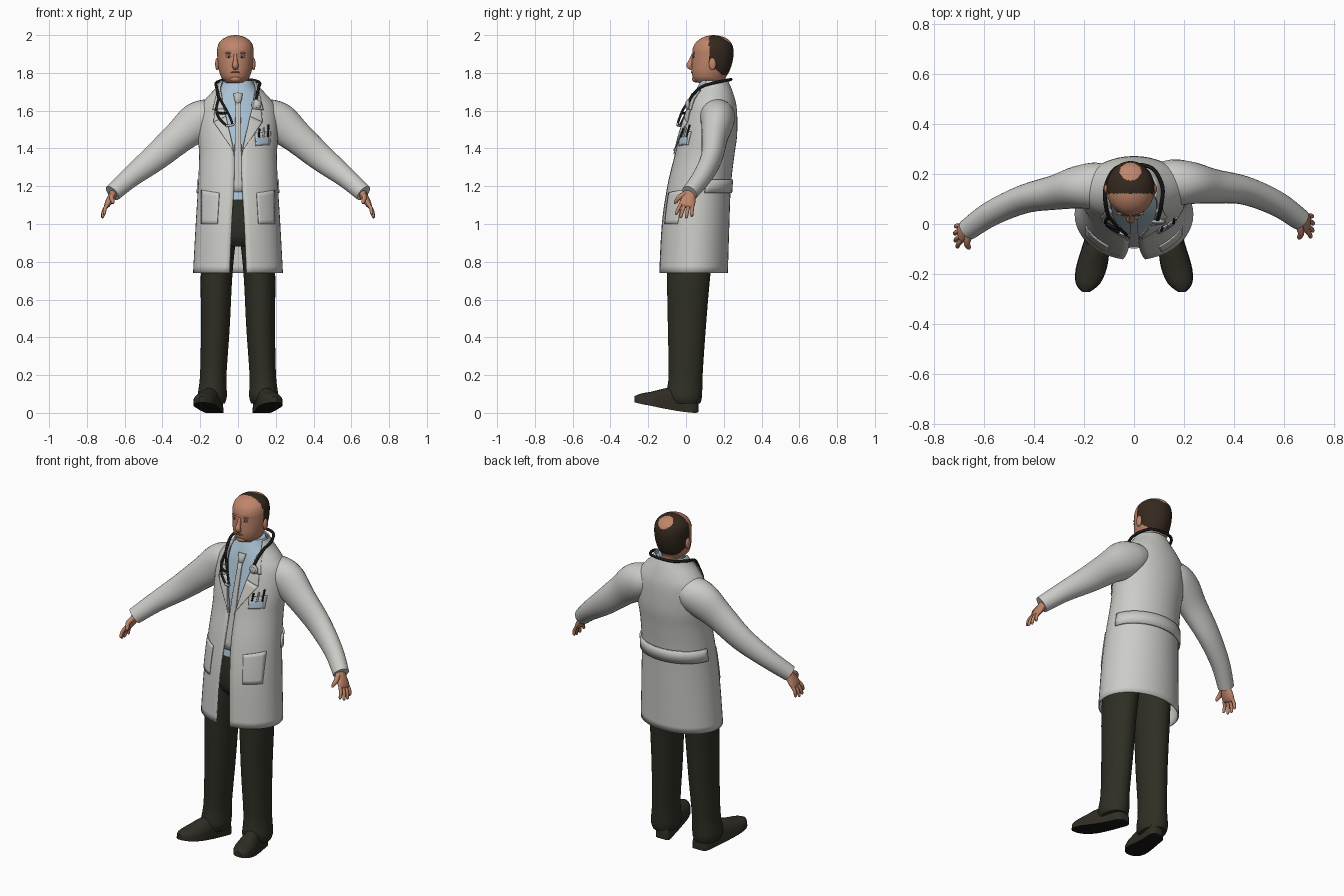
import bpy, bmesh, math
from mathutils import Vector

if "Cube" in bpy.data.objects:
    bpy.data.objects.remove(bpy.data.objects["Cube"])


def material(name, r, g, b):
    m = bpy.data.materials.new(name)
    m.use_nodes = True
    m.diffuse_color = (r, g, b, 1)
    m.node_tree.nodes["Principled BSDF"].inputs["Base Color"].default_value = (r, g, b, 1)
    return m


COAT = material("coat white", .6, .6, .575)
PANTS = material("trouser dark olive", .028, .028, .018)
SHOE = material("shoe dark brown", .03, .027, .018)
SKIN = material("skin", .52, .235, .145)
HAIR = material("hair brown", .035, .022, .014)
SHIRT = material("shirt blue", .4, .54, .66)
TIE = material("tie grey", .52, .52, .49)
BLACK = material("rubber black", .01, .01, .01)
METAL = material("metal pale", .5, .52, .53)
LIP = material("lip", .33, .12, .08)


def spline(rows, n=5):
    """Catmull-Rom resampling of equal-length tuples."""
    out = []
    for i in range(len(rows) - 1):
        a, b, c, d = (rows[min(max(i + k, 0), len(rows) - 1)] for k in (-1, 0, 1, 2))
        for s in range(n):
            t = s / n
            out.append(tuple(.5 * (2 * q + (r - p) * t + (2*p - 5*q + 4*r - w) * t*t + (3*q - p - 3*r + w) * t**3)
                             for p, q, r, w in zip(a, b, c, d)))
    return out + [tuple(rows[-1])]


def skin_rings(name, rings, mats, closed=True, cap=True, rule=None, thick=0, angle=40):
    """Join rows of points into a surface."""
    bm = bmesh.new()
    vs = [[bm.verts.new(p) for p in ring] for ring in rings]
    k = len(rings[0])
    for lo, hi in zip(vs, vs[1:]):
        for j in range(k if closed else k - 1):
            m = (j + 1) % k
            bm.faces.new((lo[j], lo[m], hi[m], hi[j]))
    if cap and closed:
        bm.faces.new(vs[0][::-1])
        bm.faces.new(vs[-1])
        bmesh.ops.recalc_face_normals(bm, faces=bm.faces)
    bm.normal_update()
    if rule:
        for f in bm.faces:
            f.material_index = rule(f.calc_center_median(), f.normal)
    me = bpy.data.meshes.new(name)
    bm.to_mesh(me)
    bm.free()
    ob = bpy.data.objects.new(name, me)
    bpy.context.collection.objects.link(ob)
    return finish(ob, mats, thick, angle)


def finish(ob, mats, thick=0, angle=40):
    for m in mats if isinstance(mats, list) else [mats]:
        ob.data.materials.append(m)
    bpy.ops.object.select_all(action='DESELECT')
    ob.select_set(True)
    bpy.context.view_layer.objects.active = ob
    bpy.ops.object.shade_smooth_by_angle(angle=math.radians(angle))
    if thick:
        mod = ob.modifiers.new("thickness", 'SOLIDIFY')
        mod.thickness, mod.offset = thick, -1
    return ob


def ring(row, k=40, gap=0, span=None):
    """Horizontal oval; gap leaves the front open. Row: z, cx, rx, y front, y back."""
    z, cx, rx, yf, yb = row
    start = math.asin(min(gap / rx, .98)) if gap else (span or 0)
    full = 2 * math.pi - 2 * start
    n = k if start == 0 else k - 1
    return [(cx + rx * math.sin(start + full * j / n),
             (yf + yb) / 2 - (yb - yf) / 2 * math.cos(start + full * j / n), z) for j in range(k)]


def front_y(rows, x, z):
    """Depth of a lofted body's front at x, z."""
    for a, b in zip(rows, rows[1:]):
        if a[0] <= z <= b[0]:
            t = (z - a[0]) / (b[0] - a[0])
            _, cx, rx, yf, yb = (p + (q - p) * t for p, q in zip(a, b))
            u = min(abs(x - cx) / rx, 1)
            return (yf + yb) / 2 - (yb - yf) / 2 * math.sqrt(1 - u * u)
    return 0


def patch(name, rows, quad, off, mat, n=8, thick=.006):
    """Plate lying on a body front. Quad of (x, z): bottom pair, then top pair."""
    (ax, az), (bx, bz), (cx, cz), (dx, dz) = quad
    grid = []
    for i in range(n + 1):
        v, line = i / n, []
        for j in range(n + 1):
            u = j / n
            x = (ax + (bx - ax) * u) * (1 - v) + (dx + (cx - dx) * u) * v
            z = (az + (bz - az) * u) * (1 - v) + (dz + (cz - dz) * u) * v
            line.append((x, front_y(rows, x, z) - off, z))
        grid.append(line if ax < bx or dx < cx else line[::-1])
    return skin_rings(name, grid, mat, closed=False, thick=thick)


def tube(name, pts, mat, ref=(0, 1, 0), k=16, n=4):
    """Oval tube along points of (x, y, z, radius across, radius along ref)."""
    path = spline(pts, n)
    rings = []
    for i, p in enumerate(path):
        t = (Vector(path[min(i + 1, len(path) - 1)][:3]) - Vector(path[max(i - 1, 0)][:3])).normalized()
        r = Vector(ref)
        s = (r - t * r.dot(t)).normalized()
        u = t.cross(s)
        rings.append([Vector(p[:3]) + u * p[3] * math.cos(a) + s * p[4] * math.sin(a)
                      for a in (2 * math.pi * j / k for j in range(k))])
    return skin_rings(name, rings, mat, angle=60)


def ball(name, loc, size, mat):
    bpy.ops.mesh.primitive_uv_sphere_add(segments=16, ring_count=10, location=loc)
    ob = bpy.context.object
    ob.name, ob.scale = name, size
    return finish(ob, mat)


# Coat body: last column is the half width of the front opening
coat = spline([(.74, 0, .238, -.145, .222, .045), (1.0, 0, .224, -.13, .23, .034), (1.2, 0, .212, -.1, .238, .022),
               (1.36, 0, .206, -.062, .256, .02), (1.46, 0, .212, -.04, .27, .038), (1.55, 0, .212, -.015, .272, .062),
               (1.62, 0, .2, .005, .268, .082), (1.67, 0, .165, .02, .257, .09), (1.72, 0, .118, .04, .24, .095),
               (1.76, 0, .092, .06, .222, .085)])
body = [r[:5] for r in coat]
skin_rings("coat_body", [ring(r[:5], 48, r[5]) for r in coat], COAT, closed=False, thick=.007)
belt = [(z, 0, rx + .009, yf, yb + .009) for z, _, rx, yf, yb in body if 1.15 < z < 1.25]
skin_rings("back_belt", [ring(r, 24, span=1.75) for r in belt], COAT, closed=False, thick=.009)

# Shirt, collar and tie
shirt = [(z, 0, rx - .02, yf + .018, yb - .02) for z, _, rx, yf, yb in body if z > 1.1]
skin_rings("shirt", [ring(r) for r in shirt], SHIRT)
skin_rings("shirt_collar", [ring(r) for r in spline([(1.64, -.005, .1, .025, .225), (1.7, -.008, .082, .05, .222),
                                                     (1.755, -.01, .071, .078, .215)])], SHIRT)
patch("tie_blade", shirt, [(-.022, 1.17), (.022, 1.17), (.013, 1.645), (-.013, 1.645)], .01, TIE, 12)
tube("tie_knot", [(0, .03, 1.635, .012, .01), (0, .03, 1.66, .02, .014), (0, .043, 1.69, .024, .012)], TIE)

# Trousers
skin_rings("trouser_hips", [ring(r) for r in spline([(.88, 0, .09, -.06, .14), (.93, 0, .165, -.09, .17),
           (1.02, 0, .178, -.095, .185), (1.13, 0, .178, -.083, .19)])], PANTS)

# Mirrored parts
for side, word in ((1, "left"), (-1, "right")):
    def arm(x, y, z):
        return (side * x, y - (.04 * min(1, x / .5) if side < 0 else 0), z)

    legs = spline([(.05, .136, .066, -.085, .075), (.09, .136, .077, -.105, .085), (.2, .131, .07, -.092, .088),
                   (.45, .12, .076, -.096, .105), (.74, .113, .084, -.1, .13), (.95, .095, .088, -.09, .16)])
    skin_rings(word + "_trouser_leg", [ring((z, side * cx, rx, f, b)) for z, cx, rx, f, b in legs], PANTS)

    # Shoe rows: y, half width, sole height, upper height
    shoe = []
    for y, w, sole, h in spline([(.066, .02, .004, .05), (.045, .045, 0, .09), (-.03, .05, .008, .11),
                                 (-.1, .057, .02, .1), (-.18, .062, .036, .065), (-.24, .048, .048, .042),
                                 (-.272, .015, .056, .02)], 4):
        shoe.append([(side * (.132 - .22 * y + w * math.cos(a)), y,
                      sole + (.012 + h * math.sin(a) ** .8 if math.sin(a) > .01 else 0))
                     for a in (2 * math.pi * j / 24 for j in range(24))])
    skin_rings(word + "_shoe", shoe, [SHOE, BLACK], rule=lambda c, n: int(n.z < -.6))

    # Sleeve
    sleeve = [(.07, .16, 1.6, .065, .075), (.15, .165, 1.57, .095, .093), (.22, .165, 1.535, .105, .086),
              (.31, .152, 1.462, .087, .07), (.44, .135, 1.35, .072, .057), (.57, .083, 1.247, .055, .05),
              (.665, .018, 1.163, .046, .043)]
    tube(word + "_sleeve", [arm(*p[:3]) + p[3:] for p in sleeve], COAT, k=28)

    # Hand: palm, four fingers, thumb
    wrist = Vector(arm(.645, .03, 1.185))
    d = Vector((side * .48, -.26, -.84)).normalized()
    s = Vector((0, -1, 0))
    s = (s - d * s.dot(d)).normalized()
    tube(word + "_palm", [tuple(wrist + d * l) + r for l, r in ((0, (.024, .03)), (.04, (.022, .032)),
         (.08, (.019, .041)), (.105, (.014, .04)), (.115, (.006, .032)))], SKIN, ref=s)
    for i, length in enumerate((.066, .076, .072, .056)):
        base = wrist + d * .1 + s * (.031 - .0205 * i)
        way = (d + s * (.18 - .13 * i)).normalized()
        bend = Vector((-side * .008, 0, -.006))
        tube(word + "_finger_" + str(i + 1),
             [tuple(base) + (.01, .01), tuple(base + way * length * .5) + (.0095, .0095),
              tuple(base + way * length * .9 + bend) + (.008, .008),
              tuple(base + way * length + bend) + (.003, .003)], SKIN, ref=s, k=10)
    thumb = [wrist + d * .03 + s * .018, wrist + d * .065 + s * .05,
             wrist + d * .095 + s * .06 + Vector((-side * .02, 0, 0)),
             wrist + d * .11 + s * .062 + Vector((-side * .028, 0, 0))]
    tube(word + "_thumb", [tuple(p) + (r, r) for p, r in zip(thumb, (.016, .013, .01, .004))], SKIN, ref=s, k=10)

    # Lapel, collar and hip pocket
    patch(word + "_lapel", body, [(side * .02, 1.37), (side * .026, 1.39), (side * .13, 1.54), (side * .064, 1.57)],
          .008, COAT)
    patch(word + "_lapel_top", body, [(side * .064, 1.57), (side * .13, 1.54), (side * .125, 1.6), (side * .078, 1.62)],
          .008, COAT)
    patch(word + "_coat_collar", body, [(side * .076, 1.61), (side * .135, 1.605), (side * .11, 1.71), (side * .09, 1.7)],
          .009, COAT)
    patch(word + "_hip_pocket", body, [(side * .11, 1.0), (side * .195, 1.0), (side * .195, 1.18), (side * .1, 1.165)],
          .007, COAT)

# Head and neck, with hair around a bald forehead and crown
head = spline([(1.66, -.01, .066, .085, .21), (1.735, -.013, .066, .09, .208), (1.752, -.014, .058, .052, .208),
               (1.775, -.014, .074, .036, .211), (1.81, -.014, .086, .03, .23), (1.85, -.014, .093, .031, .244),
               (1.89, -.014, .096, .033, .251), (1.925, -.014, .096, .035, .251), (1.955, -.014, .088, .048, .242),
               (1.978, -.014, .068, .072, .222), (1.993, -.014, .04, .103, .19), (2.0, -.014, .006, .14, .152)], 7)


def hair(c, n):
    crown = (c - Vector((-.014, .212, 1.975))).length < .043
    line = .122 if c.z > 1.86 else .122 + (1.86 - c.z) * .9
    return int(c.y > line and c.z > 1.79 and not crown)


skin_rings("head", [ring(r, 72) for r in head], [SKIN, HAIR], rule=hair, angle=70)
MID = -.014
tube("nose", [(MID, .036, 1.9, .008, .006), (MID, .027, 1.865, .011, .012), (MID, .018, 1.838, .017, .016),
              (MID, .032, 1.822, .012, .008)], SKIN)
ball("chin", (MID, .052, 1.768), (.03, .02, .018), SKIN)
ball("mouth", (MID, front_y(head, MID, 1.803), 1.803), (.025, .005, .0045), LIP)
for side, word in ((1, "left"), (-1, "right")):
    x = MID + side * .034
    y = front_y(head, x, 1.888)
    ball(word + "_eyelid", (x, y, 1.889), (.018, .004, .01), LIP)
    ball(word + "_eye", (x, y - .002, 1.887), (.012, .004, .005), METAL)
    ball(word + "_iris", (x, y - .005, 1.887), (.0045, .002, .0045), HAIR)
    ball(word + "_brow", (x, front_y(head, x, 1.906) + .001, 1.906), (.021, .006, .005), SKIN)
    ball(word + "_ear", (MID + side * .096, .14, 1.847), (.011, .019, .033), SKIN)


# Stethoscope
def cord(name, pts, mat=BLACK, r=.0065):
    tube(name, [tuple(p) + (r, r) for p in pts], mat, ref=(.3, .5, .8), k=8)


def on_coat(x, z, off=.016):
    return (x, front_y(body, x, z) - off, z)


cord("neck_cord", [on_coat(-.1, 1.66), (-.114, .08, 1.725), (-.114, .15, 1.748), (-.075, .222, 1.762), (0, .238, 1.765),
                   (.075, .222, 1.762), (.114, .15, 1.748), (.11, .08, 1.725), on_coat(.1, 1.68), on_coat(.092, 1.64)], r=.008)
cord("ear_tube_outer", [on_coat(-.1, 1.67), on_coat(-.115, 1.61), on_coat(-.1, 1.56), on_coat(-.06, 1.52)])
cord("ear_tube_inner", [on_coat(-.1, 1.67), on_coat(-.065, 1.61, .022), on_coat(-.04, 1.56, .025), on_coat(-.03, 1.53, .025)])
cord("ear_tube_bridge", [on_coat(-.112, 1.59), on_coat(-.08, 1.585, .02), on_coat(-.05, 1.59, .022)])
cord("ear_tip", [on_coat(-.062, 1.52), on_coat(-.035, 1.522, .022), on_coat(-.02, 1.53, .025)], METAL)
ball("chest_piece", on_coat(.097, 1.632), (.027, .011, .027), METAL)
ball("chest_piece_face", on_coat(.097, 1.632, .026), (.017, .004, .017), COAT)

# Chest pocket and pens
patch("chest_pocket", body, [(.095, 1.415), (.17, 1.42), (.175, 1.49), (.09, 1.48)], .007, COAT)
patch("pocket_badge", body, [(.1, 1.42), (.165, 1.425), (.165, 1.462), (.095, 1.455)], .011, SHIRT)
for x, top, mat in ((.11, 1.505, BLACK), (.135, 1.51, METAL), (.158, 1.525, BLACK)):
    cord("pen", [on_coat(x, 1.46, .01), on_coat(x + .004, top, .01)], mat, .005)
